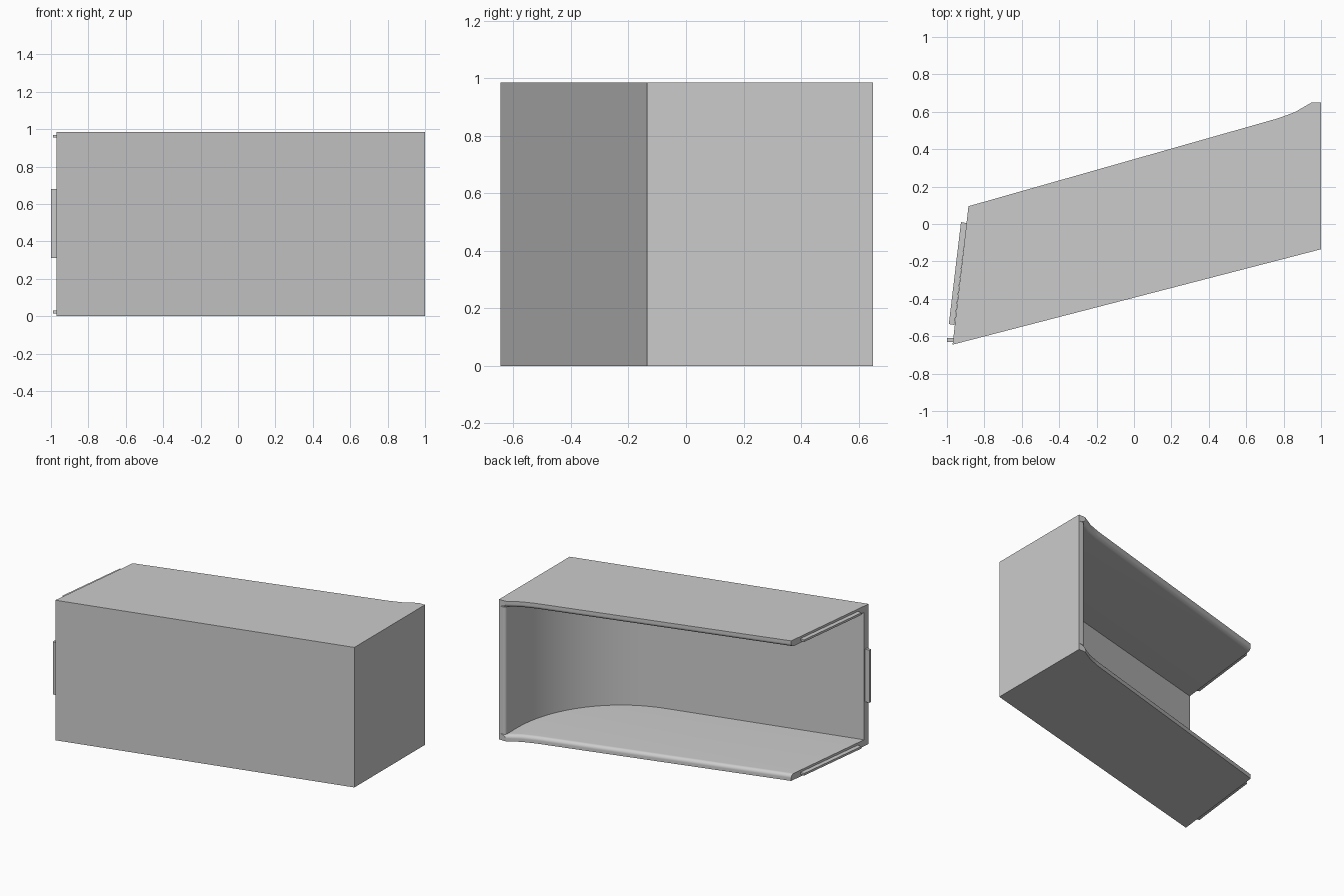
import bpy, bmesh, math
from mathutils import Vector

cube = bpy.data.objects.get("Cube")
if cube:
    bpy.data.objects.remove(cube, do_unlink=True)

HEIGHT, SLAB, WALL = 0.985, 0.045, 0.042

grey = bpy.data.materials.new("plain grey")
grey.use_nodes = True
colour = (0.6, 0.6, 0.6, 1)
grey.diffuse_color = colour
grey.node_tree.nodes["Principled BSDF"].inputs["Base Color"].default_value = colour


def prism(name, outline, z0, z1, round_edge=None, radius=0.03):
    """Extrude an outline upward, rounding the edges that round_edge picks."""
    bm = bmesh.new()
    face = bm.faces.new([bm.verts.new((p[0], p[1], z0)) for p in outline])
    up = bmesh.ops.extrude_face_region(bm, geom=[face])
    verts = [g for g in up["geom"] if isinstance(g, bmesh.types.BMVert)]
    bmesh.ops.translate(bm, verts=verts, vec=(0, 0, z1 - z0))
    bmesh.ops.recalc_face_normals(bm, faces=bm.faces[:])
    if round_edge:
        edges = [e for e in bm.edges if round_edge(*(v.co for v in e.verts))]
        bmesh.ops.bevel(bm, geom=edges, offset=radius, segments=8,
                        profile=0.5, affect='EDGES', clamp_overlap=True)
    mesh = bpy.data.meshes.new(name)
    bm.to_mesh(mesh)
    bm.free()
    mesh.materials.append(grey)
    obj = bpy.data.objects.new(name, mesh)
    bpy.context.collection.objects.link(obj)
    bpy.ops.object.select_all(action='DESELECT')
    obj.select_set(True)
    bpy.context.view_layer.objects.active = obj
    bpy.ops.object.shade_smooth_by_angle(angle=math.radians(30))
    return obj


# Plan corners of the slanted box
front_open = Vector((-0.97, -0.645))
front_end = Vector((1, -0.135))
back_end = Vector((1, 0.65))
flare = [Vector((0.95, 0.65)), Vector((0.86, 0.598)), Vector((0.77, 0.565))]
back_open = Vector((-0.885, 0.095))
plan = [front_open, front_end, back_end, *flare, back_open]

# Bottom and top slabs, with the inner back lip rounded
lip = [*flare, back_open]


def on_lip(z):
    def test(a, b):
        return all(abs(v.z - z) < 1e-4 and
                   any((v.xy - p).length < 1e-4 for p in lip) for v in (a, b))
    return test


prism("bottom_slab", plan, 0, SLAB, on_lip(SLAB), 0.04)
prism("top_slab", plan, HEIGHT - SLAB, HEIGHT, on_lip(HEIGHT - SLAB), 0.04)

# Front wall and end wall in one piece, joined by a large inner curve
along = (front_open - front_end).normalized()
inward = Vector((along.y, -along.x))
if inward.y < 0:
    inward = -inward
open_edge = (back_open - front_open).normalized()
inner_open = front_open + open_edge * WALL / open_edge.dot(inward)
inner_x = 0.95
inner_corner = inner_open - along * ((inner_x - inner_open.x) / -along.x)
half = along.angle(Vector((0, 1))) / 2
radius = 0.81
bisector = (along + Vector((0, 1))).normalized()
centre = inner_corner + bisector * radius / math.sin(half)
sweep = math.pi - 2 * half
curve = [centre + radius * Vector((math.cos(a), math.sin(a)))
         for a in (-sweep * i / 32 for i in range(33))]
rim = Vector((inner_x, back_end.y))
prism("curved_wall", [front_open, front_end, back_end, rim, *curve, inner_open],
      SLAB, HEIGHT - SLAB,
      lambda a, b: all((v.xy - rim).length < 1e-4 for v in (a, b)), 0.02)

# Thin joining tongues on the open end
tongue = [(-0.99, -0.535), (-0.96, -0.54), (-0.895, 0.005), (-0.925, 0.01)]
for name, z in (("bottom_tongue", 0.015), ("top_tongue", HEIGHT - 0.03)):
    prism(name, tongue, z, z + 0.015)
prism("front_tongue", [(-1, -0.63), (-0.96, -0.63), (-0.96, -0.61), (-1, -0.61)],
      0.31, 0.68)
